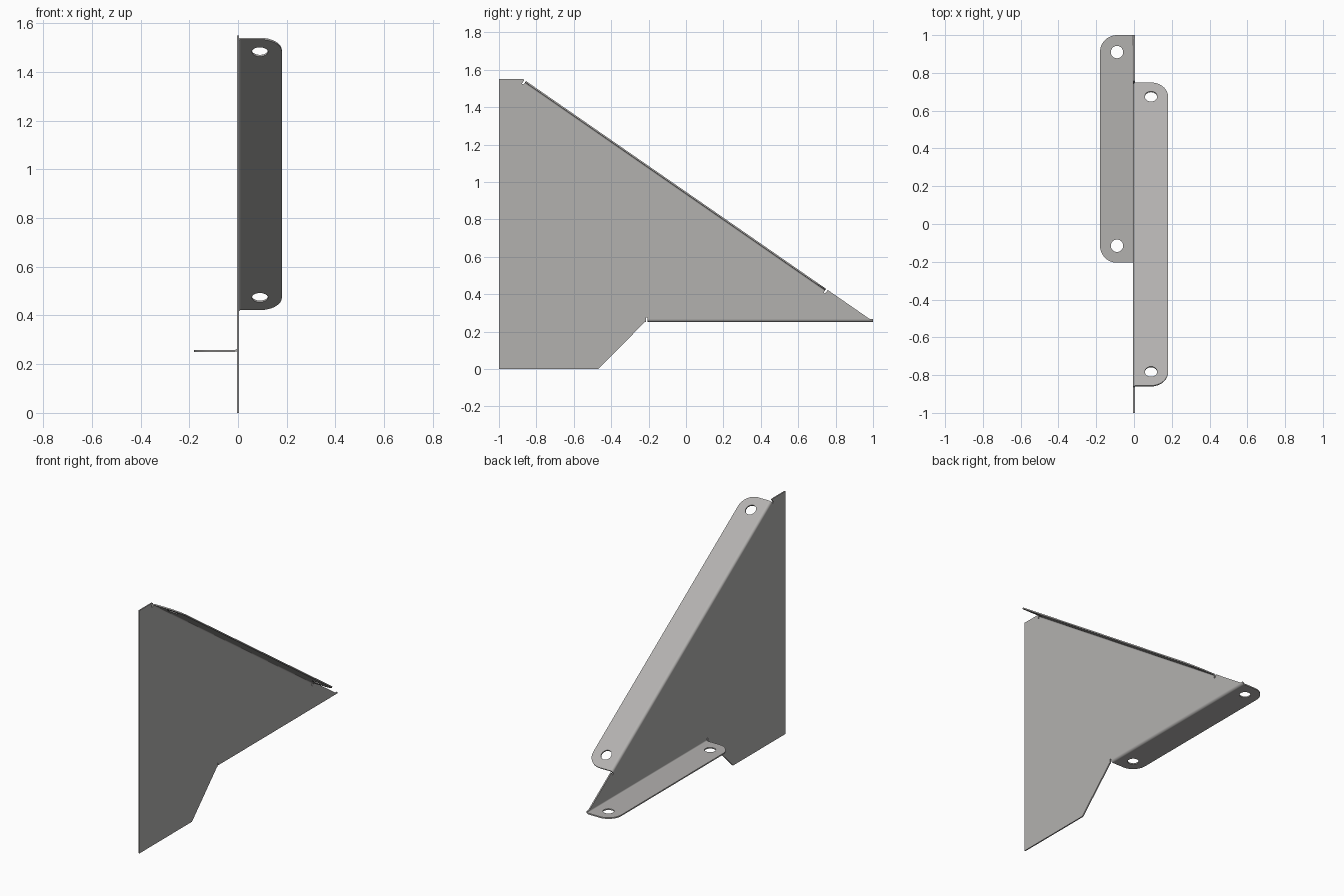
import bpy, bmesh, math
from mathutils import Vector

if "Cube" in bpy.data.objects:
    bpy.data.objects.remove(bpy.data.objects["Cube"])

T = 0.008            # sheet thickness
RI = 0.008           # inner bend radius
R = RI + T           # outer bend radius
W = 0.184            # flange width measured from outer web face
CORNER = 0.09        # flange corner radius
HOLE = 0.033

steel = bpy.data.materials.new("warm grey steel")
steel.diffuse_color = (0.45, 0.44, 0.43, 1)
steel.use_nodes = True
steel.node_tree.nodes["Principled BSDF"].inputs["Base Color"].default_value = steel.diffuse_color


def arc(cx, cy, r, a0, a1, n):
    return [(cx + r * math.cos(math.radians(a0 + (a1 - a0) * i / n)),
             cy + r * math.sin(math.radians(a0 + (a1 - a0) * i / n))) for i in range(n + 1)]


def plate(name, loops, place, depth):
    """Fill 2D loops (outline then holes), extrude by depth, map to space with place(a, b, c)."""
    cu = bpy.data.curves.new(name, 'CURVE')
    cu.dimensions, cu.fill_mode, cu.extrude = '2D', 'BOTH', depth / 2
    for pts in loops:
        sp = cu.splines.new('POLY')
        sp.points.add(len(pts) - 1)
        for p, (a, b) in zip(sp.points, pts):
            p.co = (a, b, 0, 1)
        sp.use_cyclic_u = True
    tmp = bpy.data.objects.new(name + " curve", cu)
    bpy.context.collection.objects.link(tmp)
    dg = bpy.context.evaluated_depsgraph_get()
    me = bpy.data.meshes.new_from_object(tmp.evaluated_get(dg))
    bpy.data.objects.remove(tmp)
    bpy.data.curves.remove(cu)
    bm = bmesh.new()
    bm.from_mesh(me)
    bmesh.ops.remove_doubles(bm, verts=bm.verts, dist=1e-5)
    for v in bm.verts:
        v.co = place(*v.co)
    bmesh.ops.recalc_face_normals(bm, faces=bm.faces)
    bm.to_mesh(me)
    bm.free()
    me.materials.clear()
    me.materials.append(steel)
    ob = bpy.data.objects.new(name, me)
    bpy.context.collection.objects.link(ob)
    bpy.ops.object.select_all(action='DESELECT')
    ob.select_set(True)
    bpy.context.view_layer.objects.active = ob
    bpy.ops.object.shade_smooth_by_angle(angle=math.radians(30))
    return ob


def flange(name, origin, u, v, n, s0, s1):
    """Bent tab: u runs along the fold, v points out of the web, n points into the web."""
    o, u, v, n = Vector(origin), Vector(u), Vector(v), Vector(n)
    outline = ([(s0, R), (s1, R)]
               + arc(s1 - CORNER, W - CORNER, CORNER, 0, 90, 12)
               + arc(s0 + CORNER, W - CORNER, CORNER, 90, 180, 12))
    holes = [arc(s, W - CORNER, HOLE, 0, 345, 23) for s in (s0 + CORNER, s1 - CORNER)]
    plate(name, [outline] + holes,
          lambda a, b, c: o + u * a + v * b + n * (c + T / 2), T)
    # quarter-round fold joining the tab to the web
    fold = arc(R, R, R, 180, 270, 8) + arc(R, R, RI, 270, 180, 8)
    plate(name + "_fold", [fold],
          lambda a, b, c: o + v * a + n * b + u * (c + (s0 + s1) / 2), s1 - s0)


# sloping edge from the tip up to the top, in (y, z)
tip, top = Vector((1, 0.255)), Vector((-0.87, 1.55))
d = (top - tip).normalized()
inward = Vector((-d.y, d.x))
if inward.y > 0:
    inward = -inward
S0, S1 = 0.305, 2.257      # sloping flange extent along the edge
Z, Y0 = 0.251, -0.205      # lower flange height and start
G, D = 0.01, 0.024         # bend relief width and depth


def edge(s, depth):
    return tuple(tip + d * s + inward * depth)


# web plate with bend relief notches
web = [(-1, 0), (-0.47, 0), (-0.22, Z), (Y0 - G, Z), (Y0 - G, Z + D), (Y0, Z + D), (Y0, Z + R),
       (0.983, Z + R), edge(S0 - G, 0), edge(S0 - G, D), edge(S0, D), edge(S0, R),
       edge(S1, R), edge(S1, D), edge(S1 + G, D), edge(S1 + G, 0), tuple(top), (-1, 1.55)]
plate("web_plate", [web], lambda a, b, c: Vector((c, a, b)), T)

# mounting tabs
flange("sloping_flange", (-T / 2, tip.x, tip.y), (0, d.x, d.y), (1, 0, 0),
       (0, inward.x, inward.y), S0, S1)
flange("lower_flange", (T / 2, 0, Z), (0, 1, 0), (-1, 0, 0), (0, 0, 1), Y0, 1.0)
